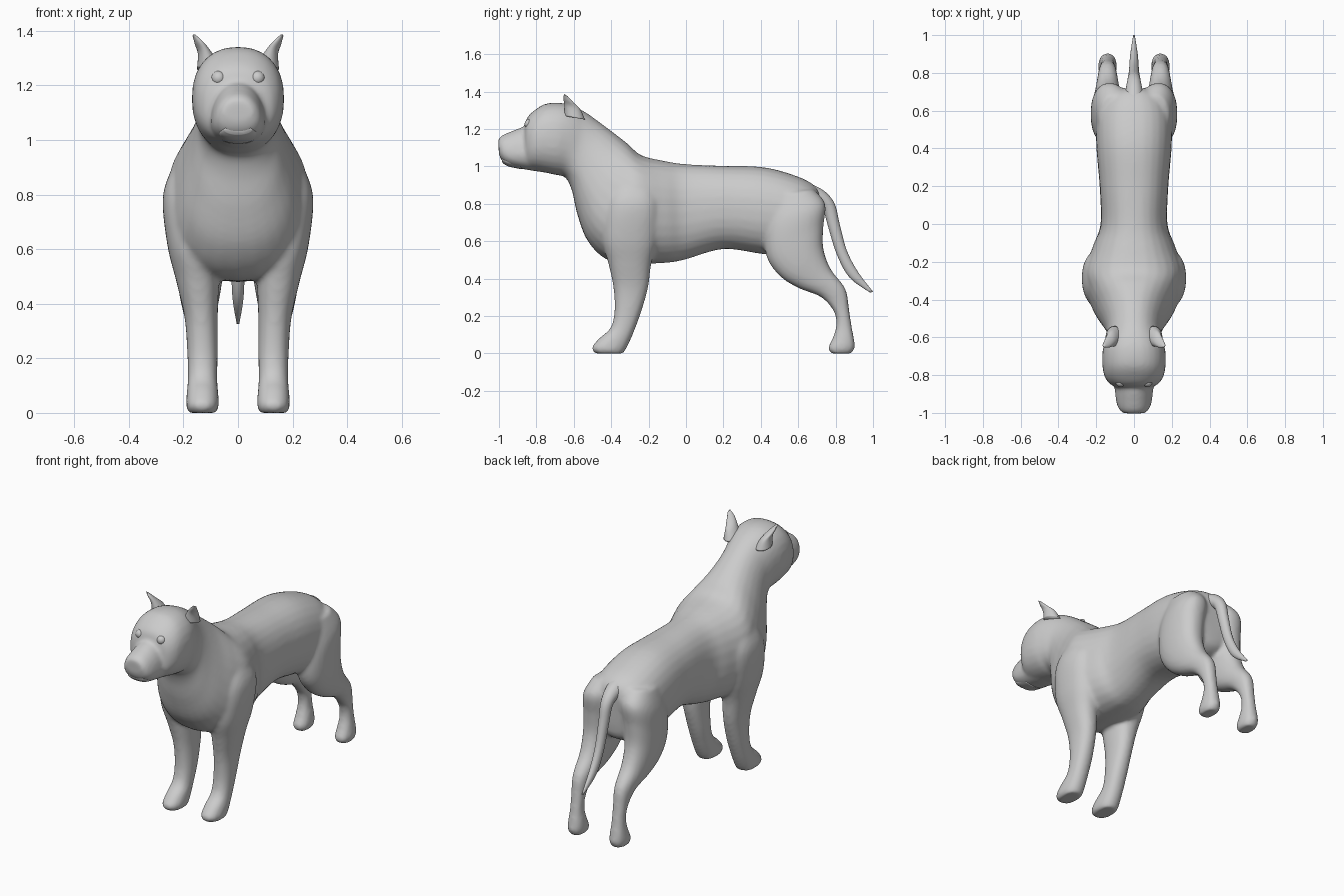
import bpy, bmesh, math
from mathutils import Vector

coat = bpy.data.materials.new("grey coat")
coat.diffuse_color = (0.6, 0.6, 0.6, 1)
N = 28


def spline(rows, steps):
    # Catmull-Rom through the section rows
    out = []
    for i in range(len(rows) - 1):
        a, b, c, d = (rows[max(0, min(len(rows) - 1, i + k))] for k in (-1, 0, 1, 2))
        for s in range(steps):
            t = s / steps
            out.append([0.5 * (2 * q + (r - p) * t + (2 * p - 5 * q + 4 * r - u) * t * t
                               + (3 * q - p - 3 * r + u) * t ** 3)
                        for p, q, r, u in zip(a, b, c, d)])
    out.append(list(rows[-1]))
    return out


def loft(bm, rows, side=1, power=0.88, steps=5):
    # row: y1, z1, y2, z2 (two opposite edge points), centre x, half width, pear factor
    rows = spline([tuple(r) + (0,) * (7 - len(r)) for r in rows], steps)
    rings = []
    for y1, z1, y2, z2, cx, w, pear in rows:
        ring = []
        for k in range(N):
            a = 2 * math.pi * k / N
            c, s = (math.copysign(abs(f) ** power, f) for f in (math.cos(a), math.sin(a)))
            ring.append(bm.verts.new((side * (cx + c * w * (1 - pear * s)),
                                      (y1 + y2) / 2 + s * (y1 - y2) / 2,
                                      (z1 + z2) / 2 + s * (z1 - z2) / 2)))
        rings.append(ring)
    faces = [bm.faces.new((p[k], p[(k + 1) % N], q[(k + 1) % N], q[k]))
             for p, q in zip(rings, rings[1:]) for k in range(N)]
    faces += [bm.faces.new(rings[0][::-1]), bm.faces.new(rings[-1])]
    bmesh.ops.recalc_face_normals(bm, faces=faces)


def finish(bm, name):
    me = bpy.data.meshes.new(name)
    bm.to_mesh(me)
    bm.free()
    me.materials.append(coat)
    for p in me.polygons:
        p.use_smooth = True
    ob = bpy.data.objects.new(name, me)
    bpy.context.collection.objects.link(ob)
    return ob


bm = bmesh.new()
# torso, neck and skull
loft(bm, [
    (.72, .84, .71, .64, 0, .07), (.69, .895, .69, .56, 0, .14), (.60, .945, .60, .52, 0, .195),
    (.42, .995, .42, .53, 0, .20), (.2, 1.003, .2, .558, 0, .182), (0, 1.012, 0, .503, 0, .177),
    (-.12, 1.03, -.10, .485, 0, .215), (-.24, 1.06, -.27, .48, 0, .262),
    (-.31, 1.12, -.42, .50, 0, .245, .1), (-.38, 1.175, -.525, .60, 0, .205, .15),
    (-.46, 1.235, -.58, .74, 0, .165, .12), (-.53, 1.285, -.61, .87, 0, .145, .05),
    (-.60, 1.322, -.645, .94, 0, .155), (-.67, 1.34, -.70, .955, 0, .168),
    (-.75, 1.335, -.76, .968, 0, .167), (-.81, 1.30, -.81, .98, 0, .155),
    (-.85, 1.26, -.85, .99, 0, .125), (-.862, 1.22, -.862, 1.03, 0, .09)])
# muzzle with drooping jowls
loft(bm, [
    (-.78, 1.22, -.78, .97, 0, .10, .2), (-.87, 1.21, -.87, .985, 0, .098, .22),
    (-.94, 1.185, -.94, 1.0, 0, .092, .2), (-.985, 1.165, -.98, 1.025, 0, .078, .15),
    (-1.004, 1.145, -1.0, 1.06, 0, .055, .1)])
for side in (1, -1):
    # front leg
    loft(bm, [
        (-.485, 0, -.335, 0, .13, .052), (-.505, .03, -.32, .025, .13, .06),
        (-.465, .08, -.30, .065, .13, .058), (-.405, .135, -.277, .12, .13, .054),
        (-.383, .22, -.24, .22, .13, .056), (-.388, .35, -.203, .35, .135, .061),
        (-.415, .48, -.185, .48, .148, .078), (-.45, .62, -.15, .62, .165, .095),
        (-.43, .80, -.14, .80, .175, .10), (-.38, .93, -.18, .93, .14, .085)], side)
    # hind leg
    loft(bm, [
        (.775, 0, .885, 0, .14, .04), (.76, .03, .903, .03, .14, .049),
        (.785, .085, .90, .07, .14, .046), (.803, .15, .887, .14, .14, .038),
        (.79, .225, .873, .23, .14, .039), (.72, .302, .853, .345, .14, .05),
        (.60, .35, .775, .45, .14, .067), (.50, .415, .735, .56, .14, .082),
        (.43, .52, .735, .68, .135, .093), (.42, .68, .745, .80, .125, .10),
        (.45, .84, .68, .88, .10, .085)], side)
body = finish(bm, "dog_body")
rm = body.modifiers.new("fuse parts", 'REMESH')
rm.mode = 'VOXEL'
rm.voxel_size = 0.011
rm.use_smooth_shade = True
sm = body.modifiers.new("soften joins", 'SMOOTH')
sm.factor = 0.5
sm.iterations = 9

# tail
bm = bmesh.new()
loft(bm, [
    (.66, .91, .66, .80, 0, .055), (.74, .868, .71, .79, 0, .042), (.795, .80, .735, .765, 0, .034),
    (.822, .69, .762, .67, 0, .029), (.86, .55, .808, .525, 0, .025),
    (.92, .435, .875, .405, 0, .020), (1.0, .33, .985, .325, 0, .005)], 1, 1)
finish(bm, "tail")

# ears, curling outward at the tip
bm = bmesh.new()
for side in (1, -1):
    loft(bm, [
        (-.65, 1.27, -.54, 1.25, .105, .045), (-.65, 1.325, -.565, 1.305, .120, .027),
        (-.655, 1.362, -.60, 1.34, .140, .018), (-.652, 1.387, -.632, 1.375, .160, .006)], side, 1)
finish(bm, "ears")

# eyes
bm = bmesh.new()
for side in (1, -1):
    r = bmesh.ops.create_uvsphere(bm, u_segments=20, v_segments=12, radius=.027)
    bmesh.ops.translate(bm, verts=r["verts"], vec=Vector((side * .071, -.836, 1.226)))
finish(bm, "eyes")

# lower lip, set in the front of the muzzle below the mouth line
bm = bmesh.new()
loft(bm, [
    (-.90, 1.05, -.88, .985, 0, .07), (-.96, 1.058, -.95, 1.0, 0, .068),
    (-.988, 1.055, -.982, 1.02, 0, .05)], 1, 1)
finish(bm, "lower_lip")
